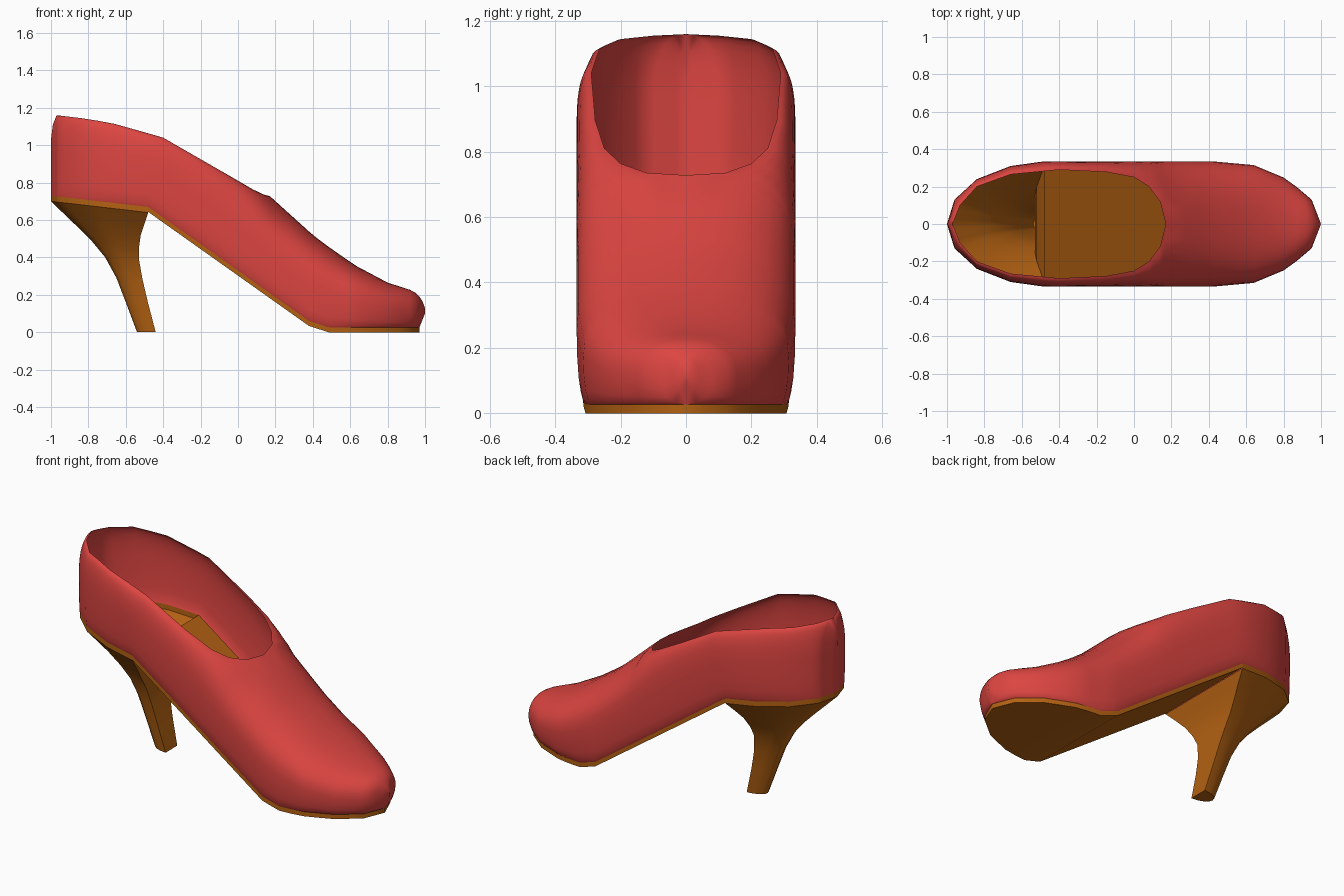
import bpy
import bmesh
from math import sin, cos, pi

if "Cube" in bpy.data.objects:
    bpy.data.objects.remove(bpy.data.objects["Cube"], do_unlink=True)


def material(name, colour):
    mat = bpy.data.materials.new(name)
    mat.use_nodes = True
    mat.diffuse_color = (*colour, 1)
    mat.node_tree.nodes["Principled BSDF"].inputs["Base Color"].default_value = (*colour, 1)
    return mat


red = material("red leather", (0.72, 0.06, 0.053))
brown = material("tan brown", (0.45, 0.12, 0.006))


def curve(*points):
    """Piecewise linear function through (x, value) points."""
    def value(x):
        if x <= points[0][0]:
            return points[0][1]
        for (x0, v0), (x1, v1) in zip(points, points[1:]):
            if x <= x1:
                return v0 + (v1 - v0) * (x - x0) / (x1 - x0)
        return points[-1][1]
    return value


def loft(name, rows, mat):
    """Skin rows of points for the +y half, then mirror across y."""
    bm = bmesh.new()
    grid = [[bm.verts.new(p) for p in row] for row in rows]
    for a, b in zip(grid, grid[1:]):
        for j in range(len(a) - 1):
            bm.faces.new((a[j], a[j + 1], b[j + 1], b[j]))
    bmesh.ops.remove_doubles(bm, verts=bm.verts, dist=0.0005)
    bmesh.ops.dissolve_degenerate(bm, edges=bm.edges, dist=0.0005)
    # drop any faces lying in the mirror plane
    flat = [f for f in bm.faces if all(abs(v.co.y) < 0.0005 for v in f.verts)]
    bmesh.ops.delete(bm, geom=flat, context="FACES")
    mesh = bpy.data.meshes.new(name)
    bm.to_mesh(mesh)
    bm.free()
    mesh.materials.append(mat)
    obj = bpy.data.objects.new(name, mesh)
    bpy.context.collection.objects.link(obj)
    mirror = obj.modifiers.new("Mirror", "MIRROR")
    mirror.use_axis = (False, True, False)
    bpy.ops.object.select_all(action="DESELECT")
    obj.select_set(True)
    bpy.context.view_layer.objects.active = obj
    bpy.ops.object.shade_smooth_by_angle(angle=pi / 4.5)
    return obj


# Profiles along the shoe: widest half width, opening half width, top and bottom heights
width = curve((-1, 0), (-.96, .13), (-.84, .24), (-.66, .31), (-.48, .335),
              (.42, .335), (.64, .315), (.82, .24), (.95, .13), (1, 0))
opening = curve((-.97, 0), (-.93, .1), (-.84, .2), (-.66, .265), (-.4, .29),
                (-.15, .278), (0, .25), (.08, .2), (.14, .12), (.17, 0))
top = curve((-1, 1.03), (-.99, 1.11), (-.97, 1.16), (-.8, 1.14), (-.64, 1.11),
            (-.4, 1.04), (0, .81), (.12, .74), (.17, .728), (.4, .52),
            (.52, .43), (.64, .35), (.8, .265), (.94, .22), (.98, .18), (1, .13))
bottom = curve((-1, .73), (-.48, .67), (.38, .06), (.49, .025), (.97, .025), (1, .1))
shoulder = curve((-1, .55), (-.2, .55), (.2, .45), (1, .45))
SOLE = 0.027


def base_width(x):
    return .94 * width(x / .97 if x > 0 else x)


stations = [-1, -.99, -.97, -.96, -.93, -.84, -.75, -.66, -.48, -.4, -.15, 0, .08, .14,
            .17, .28, .38, .42, .49, .57, .64, .72, .8, .87, .92, .95, .97, .985, 1]


# Upper: bulging side wall that curls in to the opening or closes over the toes
def upper_section(x):
    w, r, b = width(x), opening(x), base_width(x)
    low, high = bottom(x), top(x)
    mid = low + (high - low) * shoulder(x)
    pts = []
    for k in range(4):
        t = k / 4 * pi / 2
        pts.append((x, b + (w - b) * sin(t), mid - (mid - low) * cos(t)))
    for k in range(9):
        t = k / 8 * pi / 2
        pts.append((x, r + (w - r) * max(cos(t), 0) ** .85,
                    mid + (high - mid) * sin(t) ** .85))
    return pts


loft("upper", [upper_section(x) for x in stations], red)


# Sole: thin slab from the front of the heel to the toe
def sole_section(x):
    b, z = base_width(x), bottom(x)
    return [(x, 0, z - SOLE), (x, b, z - SOLE), (x, b, z), (x, 0, z)]


loft("sole", [sole_section(x) for x in stations if -.48 <= x <= .97], brown)

# Heel: hollow seat, rounded behind and flat in front, tapering to a small tip
# levels: back x, front x, half width, back z, front z
seat = base_width(-.48)
levels = [(-1, -.48, seat, .73, .67), (-1, -.48, seat, .70, .64),
          (-.93, -.50, .255, .632, .58), (-.86, -.52, .2, .565, .52),
          (-.78, -.53, .15, .485, .45), (-.71, -.528, .11, .40, .38),
          (-.65, -.51, .085, .29, .28), (-.60, -.482, .07, .16, .16),
          (-.54, -.44, .055, 0, 0)]
heel_stations = [x for x in stations if x <= -.48]


def heel_ring(back, front, half, z_back, z_front):
    ring = []
    for x in heel_stations:
        u = (x + 1) / .52
        ring.append((back + (front - back) * u, half * base_width(x) / seat,
                     z_back + (z_front - z_back) * u))
    ring.append((front, 0, z_front))
    return ring


rings = [heel_ring(*level) for level in levels]
rings.append([(x, 0, z) for x, y, z in rings[-1]])  # closes the tip
heel = loft("heel", rings, brown)
# leave the inside open under the foot: remove the lip across the sole
bm = bmesh.new()
bm.from_mesh(heel.data)
lip = [f for f in bm.faces if all(v.co.x > -.481 and v.co.z > .63 for v in f.verts)]
bmesh.ops.delete(bm, geom=lip, context="FACES")
bm.to_mesh(heel.data)
bm.free()
